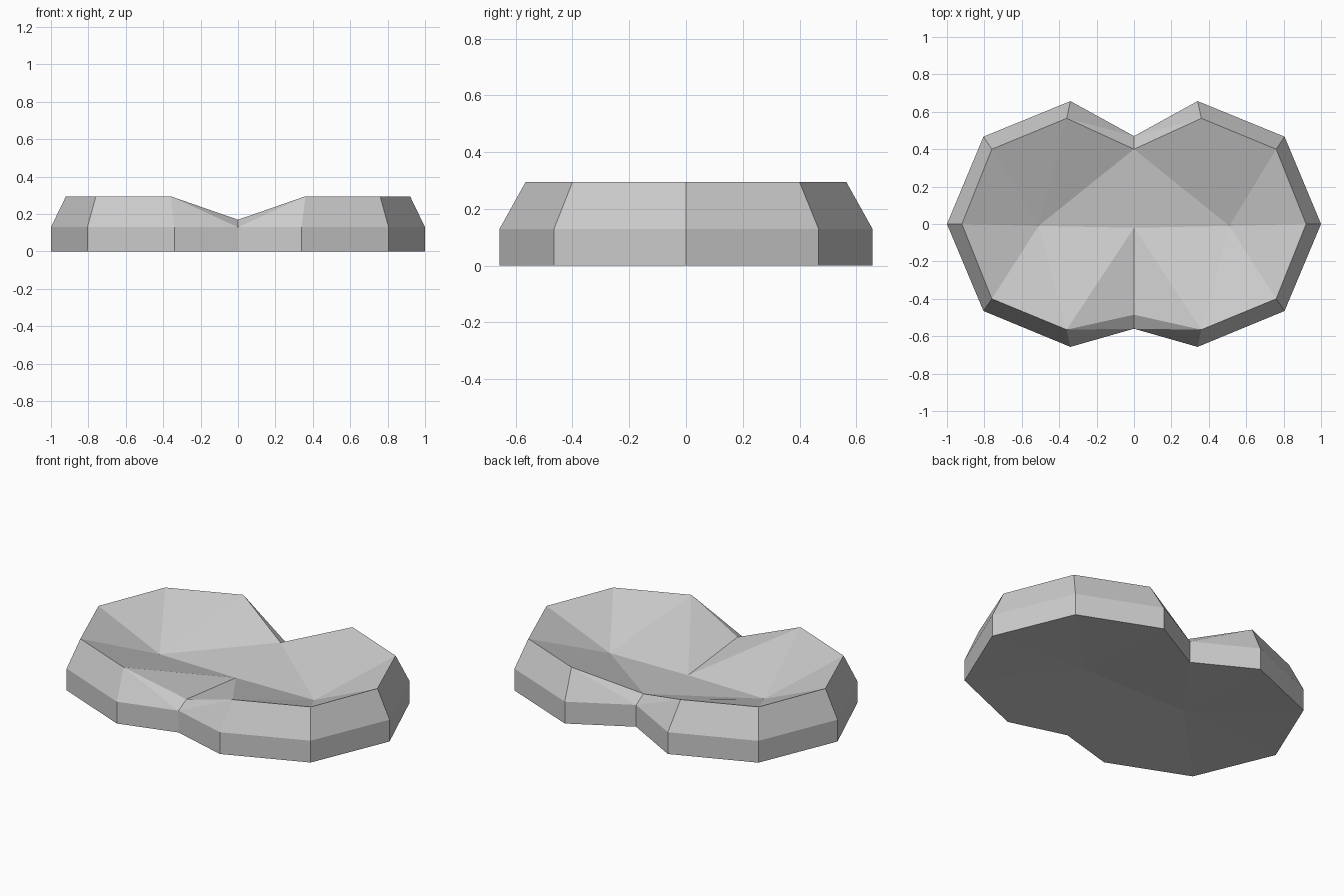
import bpy, bmesh

cube = bpy.data.objects.get("Cube")
if cube:
    bpy.data.objects.remove(cube, do_unlink=True)

# One plain stone grey
grey = bpy.data.materials.new("stone_grey")
grey.use_nodes = True
colour = (0.6, 0.6, 0.6, 1)
grey.diffuse_color = colour
grey.node_tree.nodes["Principled BSDF"].inputs["Base Color"].default_value = colour

# Half outlines, running from the back notch round to the front notch
outer = [(0, .47), (.34, .657), (.805, .467), (1, 0),
         (.805, -.465), (.34, -.657), (0, -.56)]
rim = [(0, .40), (.36, .565), (.76, .40), (.92, 0),
       (.76, -.40), (.36, -.565), (0, -.485)]
SHOULDER, RIM, NOTCH = .13, .295, .17

bm = bmesh.new()


def ring(points, height, notch_height):
    return [bm.verts.new((x, y, height if x else notch_height)) for x, y in points]


base = ring(outer, 0, 0)
shoulder = ring(outer, SHOULDER, SHOULDER)
top = ring(rim, RIM, NOTCH)
pit = bm.verts.new((.51, -.01, .12))
saddle = bm.verts.new((0, -.02, .12))
underside = bm.verts.new((.35, 0, .035))
under_mid = bm.verts.new((0, 0, .035))

last = len(base) - 1
for i in range(last):
    j = i + 1
    # Upright wall and underside fan
    bm.faces.new((base[i], base[j], shoulder[j], shoulder[i]))
    bm.faces.new((underside, base[j], base[i]))
    # Sloping bevel, split where it dips into a notch
    if i == 0:
        bm.faces.new((shoulder[i], shoulder[j], top[j]))
        bm.faces.new((shoulder[i], top[j], top[i]))
    elif j == last:
        bm.faces.new((shoulder[i], shoulder[j], top[i]))
        bm.faces.new((top[i], shoulder[j], top[j]))
    else:
        bm.faces.new((shoulder[i], shoulder[j], top[j], top[i]))
    # Hollow fan, meeting the saddle at the front
    bm.faces.new((saddle if j == last else pit, top[i], top[j]))

bm.faces.new((pit, saddle, top[0]))
bm.faces.new((pit, top[last - 1], saddle))
bm.faces.new((underside, base[0], under_mid))
bm.faces.new((underside, under_mid, base[last]))
bmesh.ops.recalc_face_normals(bm, faces=bm.faces)

# The outer wall must face outward
bm.normal_update()
bm.faces.ensure_lookup_table()
if bm.faces[0].normal.y < 0:
    bmesh.ops.reverse_faces(bm, faces=bm.faces)

mesh = bpy.data.meshes.new("double_basin")
bm.to_mesh(mesh)
bm.free()
mesh.materials.append(grey)
basin = bpy.data.objects.new("double_basin", mesh)
bpy.context.collection.objects.link(basin)

# Mirror the half across x
mirror = basin.modifiers.new("Mirror", 'MIRROR')
mirror.use_clip = True
mirror.merge_threshold = .001
